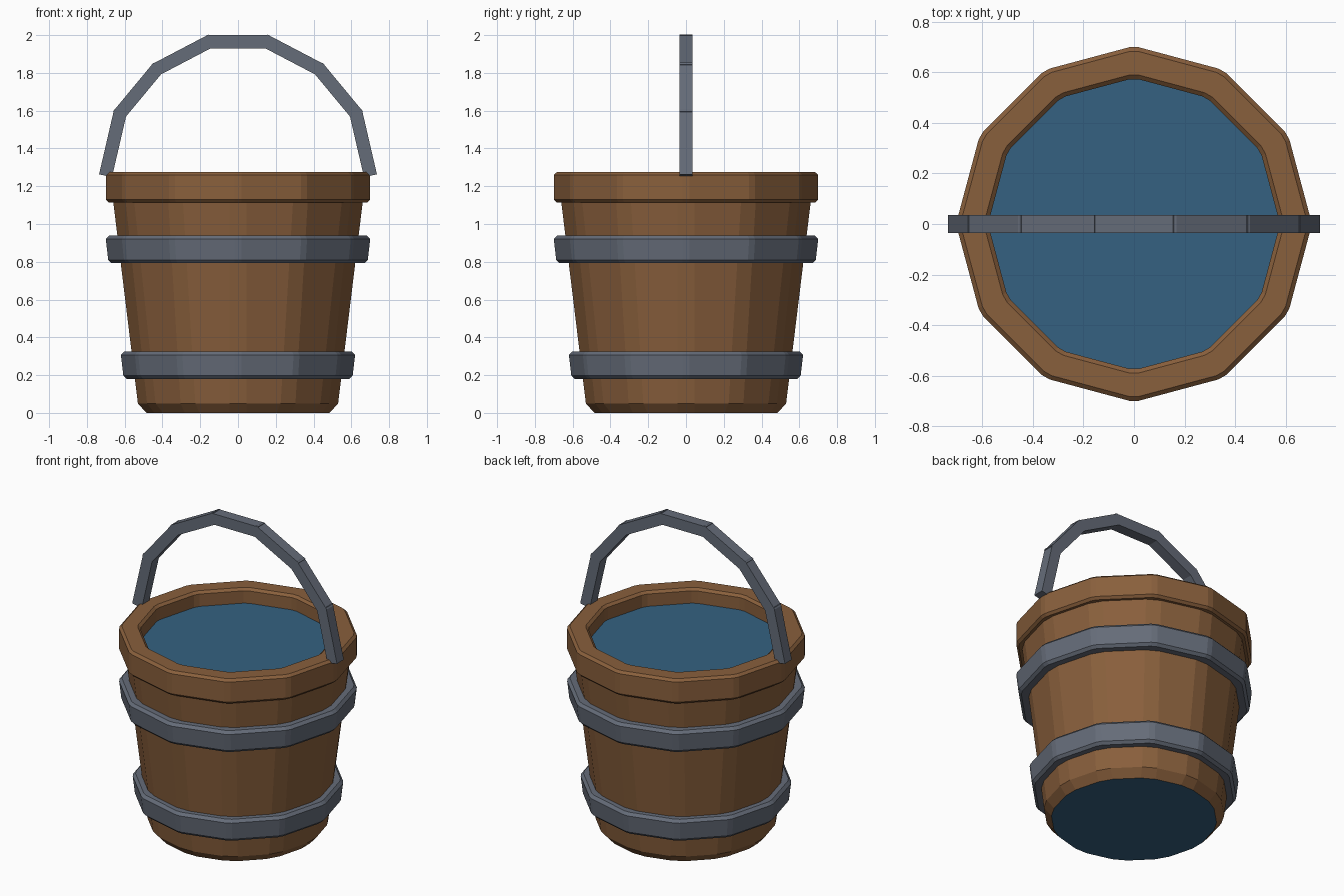
import bpy, math
from mathutils import Vector

if "Cube" in bpy.data.objects:
    bpy.data.objects.remove(bpy.data.objects["Cube"])

SIDES = 12


def material(name, rgb):
    m = bpy.data.materials.new(name)
    m.diffuse_color = (*rgb, 1)
    m.use_nodes = True
    m.node_tree.nodes["Principled BSDF"].inputs["Base Color"].default_value = m.diffuse_color
    return m


WOOD = material("wood", (0.25, 0.115, 0.045))
IRON = material("iron", (0.13, 0.15, 0.19))
WATER = material("water", (0.035, 0.12, 0.22))


def add_object(name, verts, faces, mat):
    me = bpy.data.meshes.new(name)
    me.from_pydata(verts, [], faces)
    me.materials.append(mat)
    ob = bpy.data.objects.new(name, me)
    bpy.context.collection.objects.link(ob)
    return ob


def ring(r, z, bevel):
    """Twelve-sided ring whose corners are cut flat; r reaches the cut corner."""
    pts = []
    for i in range(SIDES):
        for s in (-1, 1):
            h = bevel / r
            a = i * math.tau / SIDES + s * h
            pts.append((r / math.cos(h) * math.cos(a), r / math.cos(h) * math.sin(a), z))
    return pts


def lathe(name, profile, mat, bevel, closed=True):
    """Sweep an (r, z) profile round z, listed upwards on the outside."""
    n, k = SIDES * 2, len(profile)
    verts = [p for r, z in profile for p in ring(r, z, bevel)]
    faces = []
    for j in range(k if closed else k - 1):
        a, b = j * n, (j + 1) % k * n
        for i in range(n):
            i2 = (i + 1) % n
            faces.append((a + i, a + i2, b + i2, b + i))
    return add_object(name, verts, faces, mat)


def disc(name, r, z, mat, bevel, up=True):
    pts = ring(r, z, bevel)
    idx = list(range(len(pts)))
    return add_object(name, pts, [idx if up else idx[::-1]], mat)


# Tapered wooden wall, water surface and base
lathe("bucket_wall", [(0.485, 0), (0.53, 0.05), (0.662, 1.13), (0.625, 1.18)],
      WOOD, 0.045, closed=False)
disc("water_surface", 0.625, 1.18, WATER, 0.045)
disc("bucket_base", 0.485, 0, WATER, 0.045, up=False)

# Thick rim
lathe("rim", [(0.685, 1.115), (0.70, 1.13), (0.70, 1.26), (0.683, 1.275),
              (0.59, 1.275), (0.573, 1.26), (0.573, 1.13), (0.59, 1.115)], WOOD, 0.018)

# Iron hoops
for name, z, r, inner in (("lower_hoop", 0.18, 0.62, 0.53), ("upper_hoop", 0.793, 0.70, 0.605)):
    lathe(name, [(r - 0.03, z), (r - 0.013, z + 0.017), (r, z + 0.127),
                 (r - 0.017, z + 0.145), (inner, z + 0.145), (inner, z)], IRON, 0.018)

# Arched handle made of straight overlapping bars
half = [(0.698, 1.27), (0.625, 1.585), (0.43, 1.82), (0.153, 1.965)]
path = [Vector((-x, 0, z)) for x, z in half] + [Vector((x, 0, z)) for x, z in reversed(half)]
BAR, OVERLAP = 0.035, 0.015
for i, (p, q) in enumerate(zip(path, path[1:])):
    d = (q - p).normalized()
    side, n = Vector((0, BAR, 0)), Vector((-d.z, 0, d.x)) * BAR
    p, q = p - d * OVERLAP, q + d * OVERLAP
    verts = [c + u * side + v * n for c in (p, q)
             for u, v in ((-1, -1), (1, -1), (1, 1), (-1, 1))]
    add_object(f"handle_bar_{i + 1}", verts,
               [(3, 2, 1, 0), (4, 5, 6, 7), (0, 1, 5, 4), (1, 2, 6, 5), (2, 3, 7, 6), (3, 0, 4, 7)],
               IRON).data.validate()

# Make every closed part face outwards
import bmesh
for ob in bpy.context.collection.objects:
    if ob.name in ("water_surface", "bucket_base", "bucket_wall"):
        continue
    bm = bmesh.new()
    bm.from_mesh(ob.data)
    bmesh.ops.recalc_face_normals(bm, faces=bm.faces)
    bm.to_mesh(ob.data)
    bm.free()
